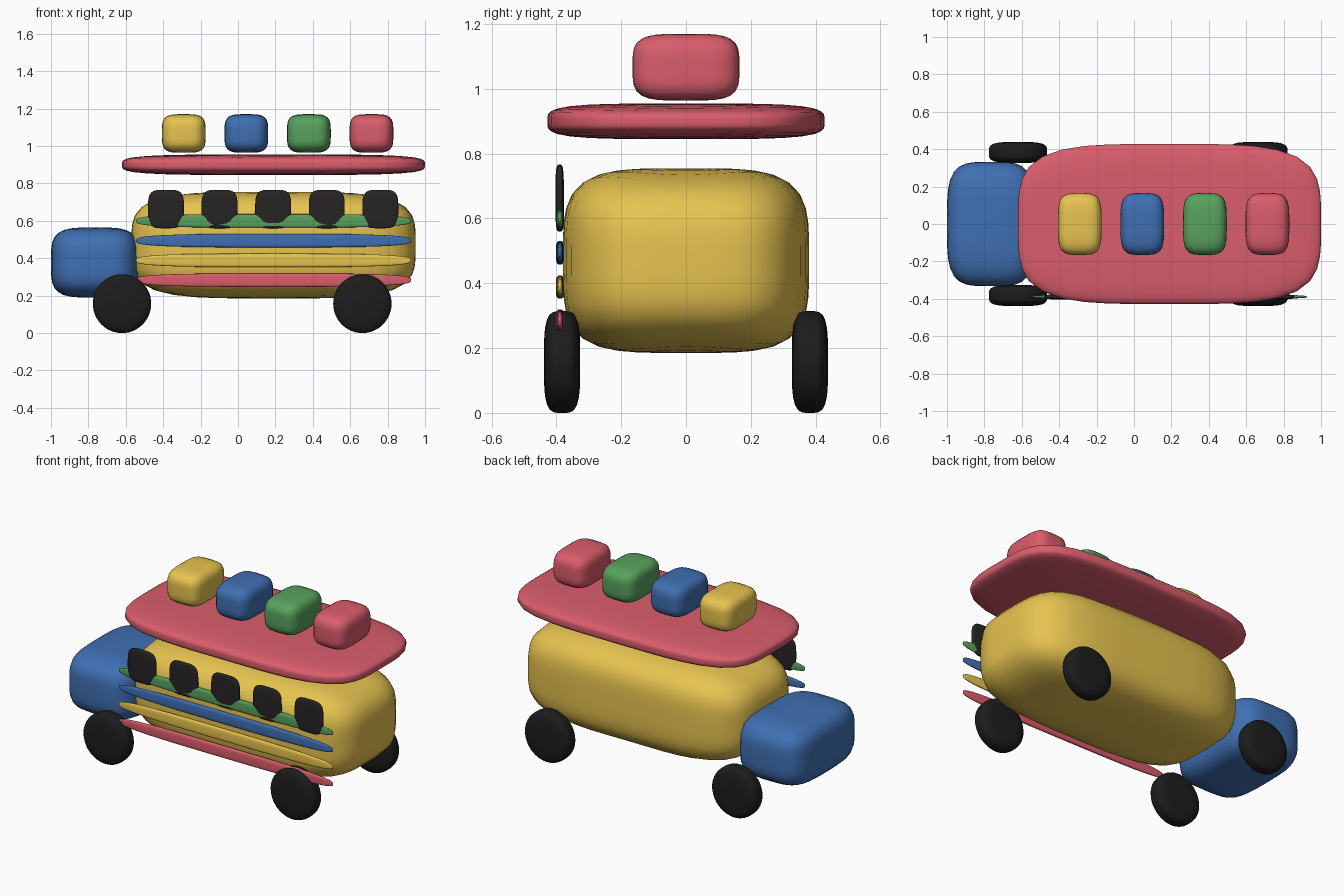
import bpy, bmesh

if "Cube" in bpy.data.objects:
    bpy.data.objects.remove(bpy.data.objects["Cube"])


def material(name, rgb):
    m = bpy.data.materials.new(name)
    m.diffuse_color = (*rgb, 1)
    m.use_nodes = True
    m.node_tree.nodes["Principled BSDF"].inputs["Base Color"].default_value = m.diffuse_color
    return m


YELLOW = material("yellow", (0.80, 0.55, 0.08))
BLUE = material("blue", (0.05, 0.16, 0.45))
GREEN = material("green", (0.10, 0.36, 0.11))
RED = material("red", (0.70, 0.11, 0.15))
DARK = material("dark", (0.02, 0.017, 0.017))
BLACK = material("black", (0.012, 0.012, 0.012))


def rounded(name, center, half, mat, around=4, depth=4, seg=48):
    """Superellipsoid: 'around' is the exponent in the x-z plane, 'depth' along y."""
    bm = bmesh.new()
    bmesh.ops.create_uvsphere(bm, u_segments=seg, v_segments=seg // 2, radius=1)
    for v in bm.verts:
        x, y, z = (abs(c) for c in v.co)
        ring = (x ** around + z ** around) ** (depth / around)
        r = (ring + y ** depth) ** (-1 / depth)
        v.co = [c * r * h for c, h in zip(v.co, half)]
    for f in bm.faces:
        f.smooth = True
    me = bpy.data.meshes.new(name)
    bm.to_mesh(me)
    bm.free()
    me.materials.append(mat)
    ob = bpy.data.objects.new(name, me)
    ob.location = center
    bpy.context.collection.objects.link(ob)
    return ob


# Main volumes
rounded("body", (0.19, 0, 0.47), (0.76, 0.38, 0.285), YELLOW)
rounded("hood", (-0.765, 0, 0.377), (0.235, 0.332, 0.187), BLUE)
rounded("roof", (0.19, 0, 0.90), (0.81, 0.428, 0.055), RED)

# Luggage on the roof
for i, mat in enumerate((YELLOW, BLUE, GREEN, RED)):
    rounded(f"luggage_{i + 1}", (-0.29 + i * 0.3345, 0, 1.067),
            (0.117, 0.165, 0.103), mat)

# Side windows, on the front side only
for i in range(5):
    rounded(f"window_{i + 1}", (-0.385 + i * 0.2865, -0.39, 0.663),
            (0.096, 0.013, 0.103), DARK)

# Side stripes, on the front side only
for i, mat in enumerate((RED, YELLOW, BLUE, GREEN)):
    rounded(f"stripe_{i + 1}", (0.19, -0.389, 0.283 + i * 0.1055),
            (0.735, 0.013, 0.036), mat, around=3.3, depth=3.3, seg=64)

# Wheels
for end, x in (("front", -0.62), ("rear", 0.665)):
    for side, y in (("left", -0.3825), ("right", 0.3825)):
        rounded(f"wheel_{end}_{side}", (x, y, 0.157), (0.156, 0.056, 0.157),
                BLACK, around=2, depth=3.8)
